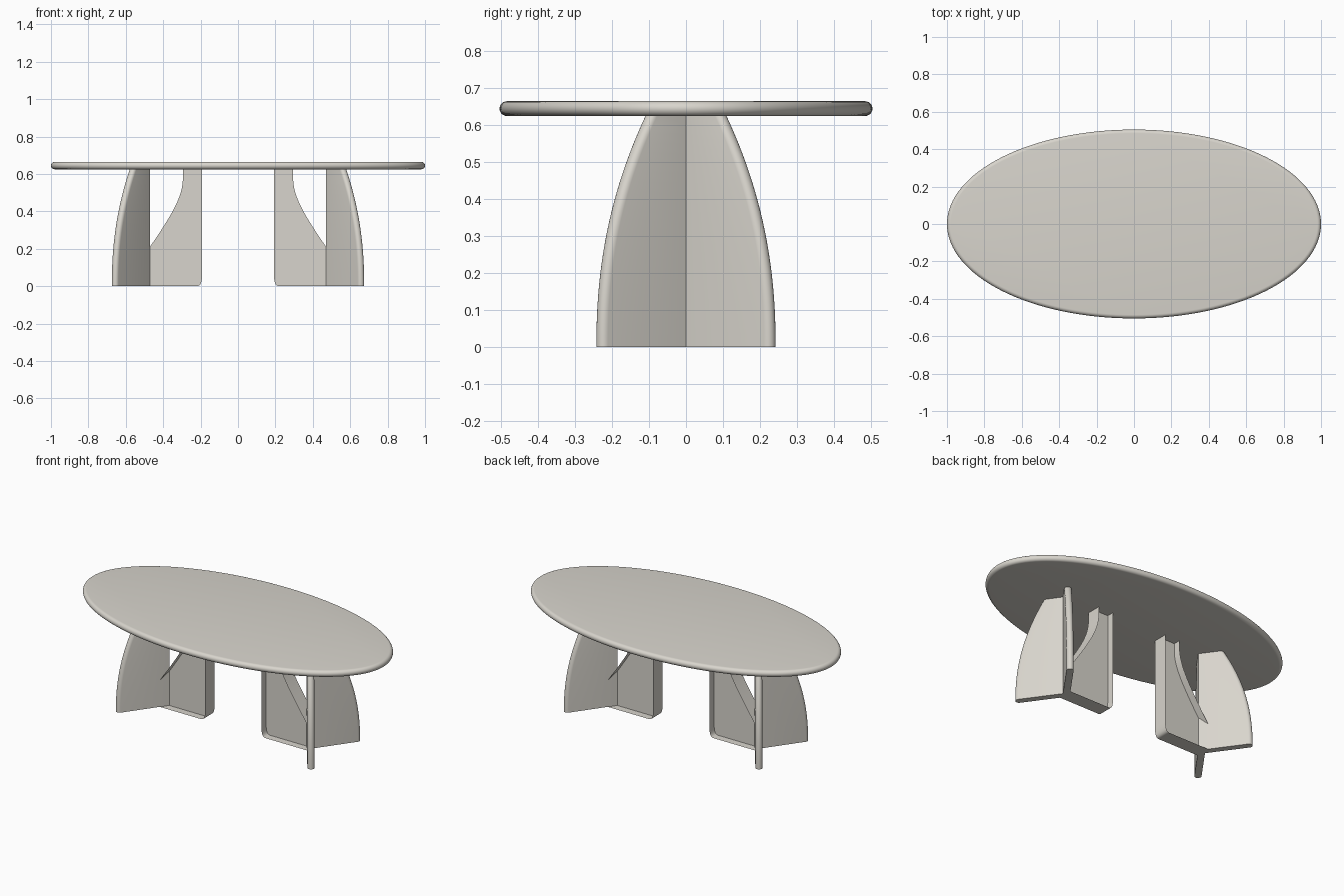
import bpy, bmesh, math

if "Cube" in bpy.data.objects:
    bpy.data.objects.remove(bpy.data.objects["Cube"])

mat = bpy.data.materials.new("warm_off_white")
mat.diffuse_color = (0.69, 0.665, 0.61, 1)
mat.use_nodes = True
mat.node_tree.nodes["Principled BSDF"].inputs["Base Color"].default_value = mat.diffuse_color


def finish(name, bm, recalc=True):
    if recalc:
        bmesh.ops.recalc_face_normals(bm, faces=bm.faces)
    me = bpy.data.meshes.new(name)
    bm.to_mesh(me)
    bm.free()
    me.materials.append(mat)
    ob = bpy.data.objects.new(name, me)
    bpy.context.collection.objects.link(ob)
    bpy.ops.object.select_all(action='DESELECT')
    ob.select_set(True)
    bpy.context.view_layer.objects.active = ob
    bpy.ops.object.shade_smooth_by_angle(angle=math.radians(35))
    return ob


def loft(rings):
    """Closed solid through a stack of equal-length rings."""
    bm = bmesh.new()
    vr = [[bm.verts.new(p) for p in r] for r in rings]
    n = len(vr[0])
    for a, b in zip(vr, vr[1:]):
        for i in range(n):
            j = (i + 1) % n
            bm.faces.new((a[i], a[j], b[j], b[i]))
    bm.faces.new(vr[0][::-1])
    bm.faces.new(vr[-1])
    return bm


# Oval tabletop with a fully rounded rim
A, B, R, ZC = 1.0, 0.505, 0.02, 0.645
rings = []
for k in range(13):
    t = -math.pi / 2 + math.pi * k / 12
    inset = R * (1 - math.cos(t))
    ring = []
    for i in range(128):
        u = 2 * math.pi * i / 128
        nx, ny = math.cos(u) / A, math.sin(u) / B
        l = math.hypot(nx, ny)
        ring.append((A * math.cos(u) - inset * nx / l,
                     B * math.sin(u) - inset * ny / l,
                     ZC + R * math.sin(t)))
    rings.append(ring)
finish("tabletop", loft(rings))

TH, H, TOP = math.radians(54.2), 0.02, 0.628
DX, DY = math.cos(TH), math.sin(TH)


def splayed_fins(name, s):
    """Two outer fins joined in a V, narrowing in a curve towards the top."""
    x_in, x_out = 0.47, 0.47 + 2 * H / DY
    rings = []
    for k in range(25):
        z = TOP * k / 24
        back = 0.133 / DY * (z / 0.625) ** 2.2
        cx, cy = 0.655 - back * DX, 0.223 - back * DY
        half = []
        for i in range(9):  # rounded tip, inner side to outer side
            a = TH + math.pi / 2 - math.pi * i / 8
            half.append((cx + H * math.cos(a), cy + H * math.sin(a)))
        plan = [(x_in, 0)] + half + [(x_out, 0)] + [(x, -y) for x, y in half[::-1]]
        rings.append([(s * x, y, z) for x, y in plan])
    finish(name, loft(rings))


def bezier(p0, p1, p2, p3, n):
    out = []
    for i in range(n + 1):
        t = i / n
        w = ((1 - t) ** 3, 3 * t * (1 - t) ** 2, 3 * t * t * (1 - t), t ** 3)
        out.append(tuple(sum(c * p[d] for c, p in zip(w, (p0, p1, p2, p3))) for d in (0, 1)))
    return out


def inner_fin(name, s):
    """Thin web on the centre plane with flanges along its edges."""
    lower = [(0.192, TOP), (0.192, 0.06)]
    lower += bezier((0.192, 0.06), (0.194, 0.02), (0.198, 0.0), (0.222, 0.0), 8)[1:]
    lower += [(0.502, 0.0)]
    upper = [(0.295, TOP)]
    upper += bezier((0.295, 0.57), (0.298, 0.47), (0.36, 0.37), (0.502, 0.165), 18)
    bm = bmesh.new()
    for path in (lower, upper):
        rows = [[bm.verts.new((s * x, y, z)) for y in (-0.046, 0, 0.046)] for x, z in path]
        for a, b in zip(rows, rows[1:]):
            for i in (0, 1):
                bm.faces.new((a[i], a[i + 1], b[i + 1], b[i]))
    bm.faces.new([bm.verts.new((s * x, 0, z)) for x, z in lower + upper[::-1]])
    finish(name, bm, False)


for side, s in (("right", 1), ("left", -1)):
    splayed_fins(side + "_outer_fins", s)
    inner_fin(side + "_inner_fin", s)
